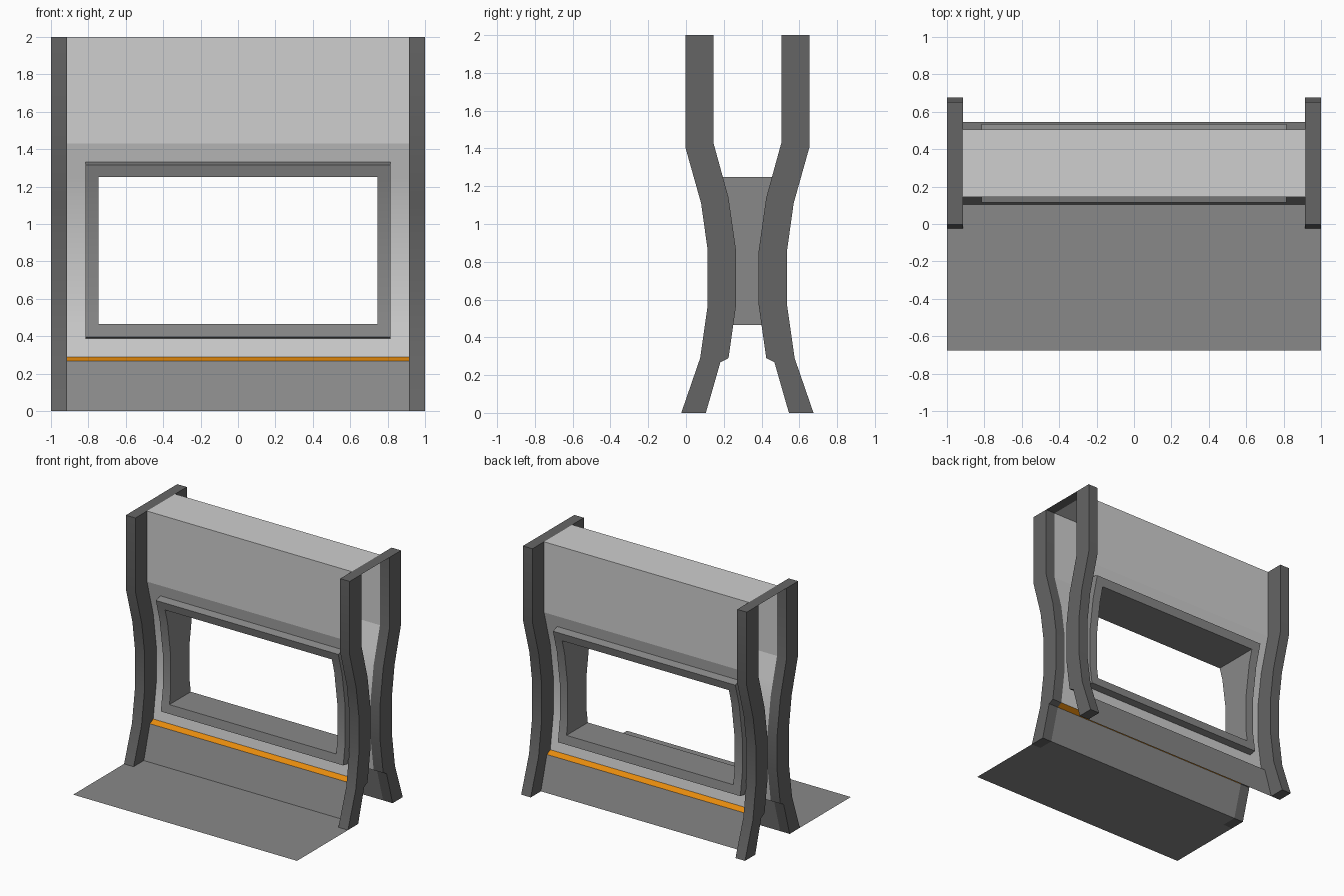
import bpy, bmesh, math

if "Cube" in bpy.data.objects:
    bpy.data.objects.remove(bpy.data.objects["Cube"])

CY = 0.325          # symmetry plane between front and back
X_IN, X_OUT = 0.915, 1.0

def material(name, rgb):
    m = bpy.data.materials.new(name)
    m.diffuse_color = (*rgb, 1)
    m.use_nodes = True
    m.node_tree.nodes["Principled BSDF"].inputs["Base Color"].default_value = m.diffuse_color
    return m

LIGHT = material("light_grey", (0.62, 0.62, 0.62))
GREY = material("mid_grey", (0.25, 0.25, 0.25))
DARK = material("dark_grey", (0.13, 0.13, 0.13))
ORANGE = material("orange", (0.80, 0.26, 0.004))

# inner line of the posts, which the panels follow (y, z), and outer line
INNER = [(0.105, 0), (0.182, 0.268), (0.225, 0.29), (0.265, 0.57), (0.265, 0.86),
         (0.225, 1.14), (0.145, 1.43), (0.145, 2)]
OUTER = [(-0.025, 0), (0.075, 0.29), (0.115, 0.57), (0.115, 0.86), (0.08, 1.11),
         (-0.003, 1.405), (-0.003, 2)]

def surf(z):
    for (y0, z0), (y1, z1) in zip(INNER, INNER[1:]):
        if z <= z1:
            return y0 + (y1 - y0) * (z - z0) / (z1 - z0)
    return INNER[-1][0]

def flip(y, back):
    return 2 * CY - y if back else y

def quad(bm, *pts):
    return bm.faces.new([bm.verts.new(p) for p in pts])

def finish(bm, name, mat, mode="solid"):
    bmesh.ops.remove_doubles(bm, verts=bm.verts, dist=1e-4)
    bm.normal_update()
    if mode == "solid":
        bmesh.ops.recalc_face_normals(bm, faces=bm.faces)
    for f in bm.faces:
        c = f.calc_center_median()
        if mode == "sheet" and f.normal.y * (c.y - CY) < 0:
            f.normal_flip()
        if mode == "up" and f.normal.z < 0:
            f.normal_flip()
    me = bpy.data.meshes.new(name)
    bm.to_mesh(me)
    bm.free()
    me.materials.append(mat)
    ob = bpy.data.objects.new(name, me)
    bpy.context.collection.objects.link(ob)
    bpy.ops.object.select_all(action='DESELECT')
    ob.select_set(True)
    bpy.context.view_layer.objects.active = ob
    bpy.ops.object.shade_smooth_by_angle(angle=math.radians(25))
    return ob

# four curved posts
for back in (False, True):
    for side in (-1, 1):
        bm = bmesh.new()
        outline = OUTER + INNER[::-1]
        a = [bm.verts.new((side * X_IN, flip(y, back), z)) for y, z in outline]
        b = [bm.verts.new((side * X_OUT, flip(y, back), z)) for y, z in outline]
        n = len(a)
        bm.faces.new(a)
        bm.faces.new(b)
        for i in range(n):
            j = (i + 1) % n
            bm.faces.new((a[i], a[j], b[j], b[i]))
        finish(bm, f"{'back' if back else 'front'}_post_{'left' if side < 0 else 'right'}", DARK)

# thin straps joining the post tops
yt = INNER[-1][0]
for side in (-1, 1):
    bm = bmesh.new()
    quad(bm, *[(side * x, y, 2) for x, y in
               ((X_IN, yt), (X_OUT, yt), (X_OUT, 2 * CY - yt), (X_IN, 2 * CY - yt))])
    finish(bm, f"top_strap_{'left' if side < 0 else 'right'}", DARK, "up")

# upper box: front, top and back sheets, open at the ends
bm = bmesh.new()
path = [(yt, 1.43), (yt, 2), (2 * CY - yt, 2), (2 * CY - yt, 1.43)]
for (y0, z0), (y1, z1) in zip(path, path[1:]):
    quad(bm, (-X_IN, y0, z0), (X_IN, y0, z0), (X_IN, y1, z1), (-X_IN, y1, z1))
finish(bm, "upper_box", LIGHT)

def sheet(name, mat, zs, back, xs=(-X_IN, X_IN), hole=None):
    bm = bmesh.new()
    for z0, z1 in zip(zs, zs[1:]):
        for i, (x0, x1) in enumerate(zip(xs, xs[1:])):
            if hole and i == 1 and hole[0] <= (z0 + z1) / 2 <= hole[1]:
                continue
            quad(bm, *[(x, flip(surf(z), back), z) for x, z in
                       ((x0, z0), (x1, z0), (x1, z1), (x0, z1))])
    finish(bm, name, mat, "sheet")

# curved panels with window hole, orange ledges and sloped skirts
XO, XW, ZW0, ZW1 = 0.815, 0.745, 0.465, 1.25
for back in (False, True):
    tag = "back" if back else "front"
    sheet(tag + "_curved_panel", LIGHT, [0.29, ZW0, 0.57, 0.86, 1.14, ZW1, 1.43], back,
          (-X_IN, -XW, XW, X_IN), (ZW0, ZW1))
    sheet(tag + "_orange_ledge", ORANGE, [0.268, 0.29], back)
    sheet(tag + "_skirt", GREY, [0, 0.268], back)

# raised window frames on both sides, joined by the tunnel lining
bm = bmesh.new()
rows = [0.395, ZW0, 0.57, 0.86, 1.135, ZW1, 1.316]
cols = [-XO, -XW, XW, XO]

def fp(x, z, back):
    return (x, flip(surf(z) - 0.061, back), z)

def bp(x, z, back):
    zb = {rows[0]: 0.387, rows[-1]: 1.332}.get(z, z)
    return (x, flip(surf(zb), back), zb)

for back in (False, True):
    for r, (z0, z1) in enumerate(zip(rows, rows[1:])):
        for c, (x0, x1) in enumerate(zip(cols, cols[1:])):
            if c == 1 and 0 < r < len(rows) - 2:
                continue
            quad(bm, fp(x0, z0, back), fp(x1, z0, back), fp(x1, z1, back), fp(x0, z1, back))
        for x in (-XO, XO):
            quad(bm, fp(x, z0, back), fp(x, z1, back), bp(x, z1, back), bp(x, z0, back))
    for z in (rows[0], rows[-1]):
        for x0, x1 in zip(cols, cols[1:]):
            quad(bm, fp(x0, z, back), fp(x1, z, back), bp(x1, z, back), bp(x0, z, back))
for z0, z1 in zip(rows[1:-1], rows[2:-1]):
    for x in (-XW, XW):
        quad(bm, fp(x, z0, 0), fp(x, z1, 0), fp(x, z1, 1), fp(x, z0, 1))
for z in (ZW0, ZW1):
    quad(bm, fp(-XW, z, 0), fp(XW, z, 0), fp(XW, z, 1), fp(-XW, z, 1))
finish(bm, "window_frame", GREY)

# floor plate in front, reaching in between the posts
bm = bmesh.new()
for x, y0, y1 in ((X_OUT, -0.675, -0.025), (X_IN, -0.025, 0.105)):
    quad(bm, (-x, y0, 0), (x, y0, 0), (x, y1, 0), (-x, y1, 0))
finish(bm, "floor_plate", GREY, "up")
